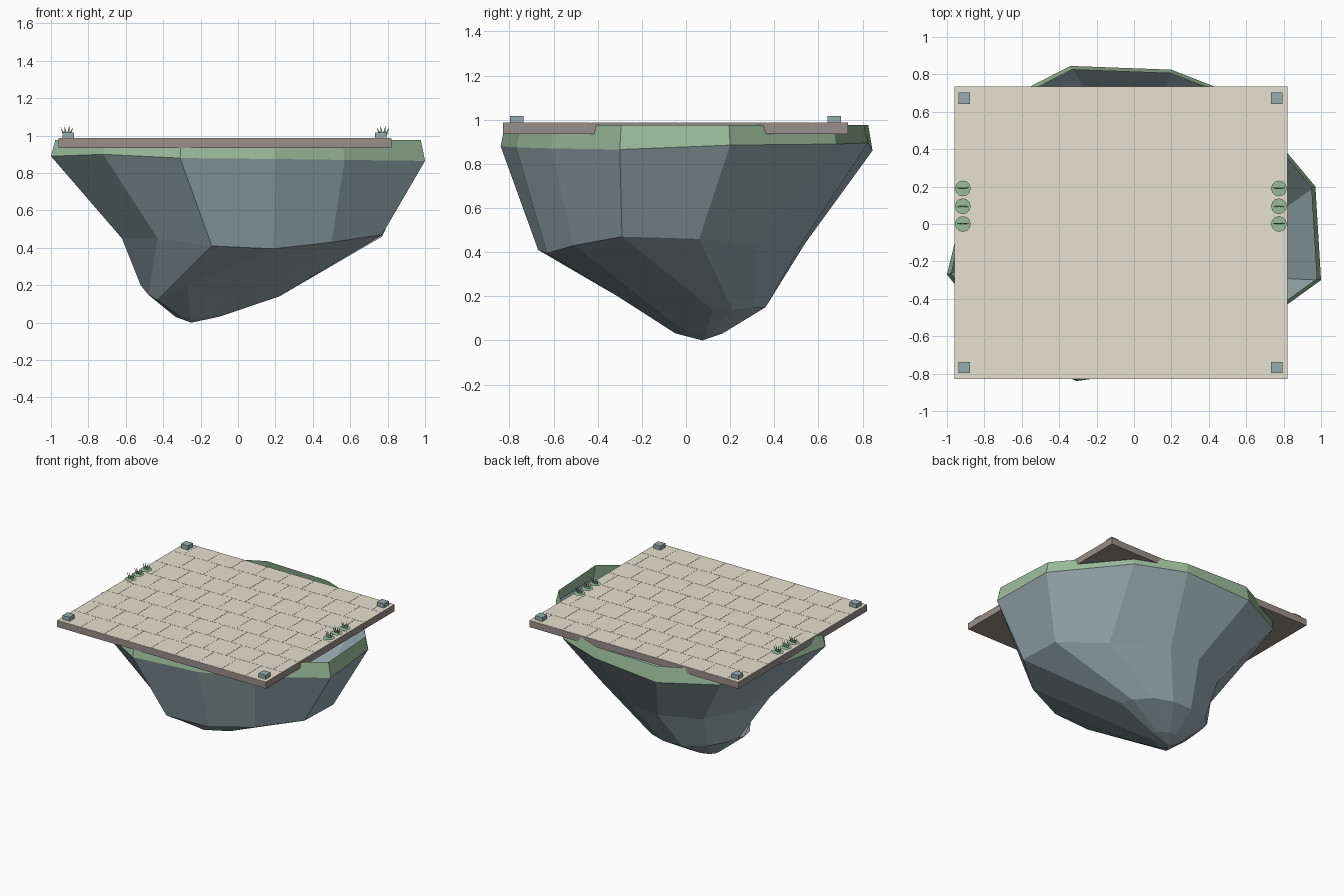
import bpy
import bmesh
from math import sin, cos, tau
from mathutils import Vector

cube = bpy.data.objects.get("Cube")
if cube:
    bpy.data.objects.remove(cube, do_unlink=True)


def make_material(name, red, green, blue):
    mat = bpy.data.materials.new(name)
    mat.use_nodes = True
    color = (red, green, blue, 1)
    mat.diffuse_color = color
    mat.node_tree.nodes["Principled BSDF"].inputs["Base Color"].default_value = color
    return mat


ROCK = make_material("blue grey rock", .31, .41, .43)
GRASS = make_material("soft grass green", .33, .50, .33)
PAVING = make_material("beige paving", .79, .75, .64)
EDGE = make_material("brown slab edge", .315, .275, .255)
BLADE = make_material("dark leaf green", .15, .28, .17)


def finish(bm, name, *materials):
    mesh = bpy.data.meshes.new(name)
    bm.to_mesh(mesh)
    bm.free()
    for mat in materials:
        mesh.materials.append(mat)
    obj = bpy.data.objects.new(name, mesh)
    bpy.context.collection.objects.link(obj)
    return obj


def add_box(bm, low, high):
    low, high = Vector(low), Vector(high)
    verts = bmesh.ops.create_cube(bm, size=1)["verts"]
    bmesh.ops.scale(bm, verts=verts, vec=high - low)
    bmesh.ops.translate(bm, verts=verts, vec=(low + high) / 2)


def bridge(bm, upper, lower, material_index):
    count = len(upper)
    for i in range(count):
        j = (i + 1) % count
        face = bm.faces.new((upper[j], upper[i], lower[i], lower[j]))
        face.material_index = material_index


# Floating rock: open shell of irregular rings, with a grass band around the rim
shoulder = [
    (1, -.30, .865), (.97, .20, .885), (.57, .68, .89), (.20, .825, .895),
    (-.34, .845, .86), (-.74, .64, .87), (-.89, .18, .88), (-1, -.27, .89),
    (-.72, -.62, .90), (-.31, -.84, .88), (.20, -.77, .875), (.57, -.61, .87)]
waist = [
    (.77, -.29, .47), (.77, .06, .46), (.49, .32, .44), (.11, .53, .45),
    (-.14, .54, .44), (-.43, .40, .43), (-.60, .12, .45), (-.62, -.14, .45),
    (-.43, -.44, .45), (-.14, -.67, .41), (.19, -.63, .395), (.50, -.51, .43)]
foot = [
    (.22, .12, .14), (.19, .21, .14), (.08, .31, .15), (-.06, .36, .15),
    (-.22, .36, .15), (-.40, .30, .18), (-.50, .20, .20), (-.52, .10, .20),
    (-.48, -.02, .15), (-.43, -.16, .12), (-.27, -.31, .20), (.0, -.10, .11)]
tip = Vector((-.25, .075, .0))

rim = [(x * .977, y * .977, .977) for x, y, z in shoulder]
toe = [tip.lerp(Vector(p), .32) for p in foot]
for p in toe:
    p.z = .032

bm = bmesh.new()
rings = [[bm.verts.new(p) for p in ring] for ring in (rim, shoulder, waist, foot, toe)]
for level in range(len(rings) - 1):
    bridge(bm, rings[level], rings[level + 1], 1 if level == 0 else 0)
tip_vert = bm.verts.new(tip)
for a, b in zip(rings[-1], rings[-1][1:] + rings[-1][:1]):
    bm.faces.new((b, a, tip_vert))
finish(bm, "floating_rock", ROCK, GRASS)

# Platform slab: brown sides and underside, beige top
LEFT, RIGHT, FRONT, BACK = -.96, .82, -.83, .735
bm = bmesh.new()
add_box(bm, (LEFT, FRONT, .935), (RIGHT, BACK, .985))
bm.normal_update()
for face in bm.faces:
    face.material_index = 1 if face.normal.z > .5 else 0
finish(bm, "platform_slab", EDGE, PAVING)

# Thin paving tiles in running bond, clipped at the slab border
TILE, GAP = .2, .0008
bm = bmesh.new()
row = 0
y = FRONT
while y < BACK - GAP:
    y_end = min(y + TILE, BACK)
    x = LEFT - (TILE / 2 if row % 2 else 0)
    while x < RIGHT - GAP:
        x_end = min(x + TILE, RIGHT)
        add_box(bm, (max(x, LEFT) + GAP, y + GAP, .984), (x_end - GAP, y_end - GAP, .987))
        x += TILE
    y += TILE
    row += 1
finish(bm, "paving_tiles", PAVING)

# Corner stones
for side, x in (("right", -.907), ("left", .763)):
    for end, y in (("front", -.767), ("back", .672)):
        bm = bmesh.new()
        add_box(bm, (x - .03, y - .03, .985), (x + .03, y + .03, 1.018))
        finish(bm, f"corner_stone_{end}_{side}", ROCK)


# Grass tufts: a thin round leaf pad with a fan of blades
def add_tuft(name, x, y, facing):
    bm = bmesh.new()
    pad = [bm.verts.new((x + .042 * cos(tau * i / 12), y + .042 * sin(tau * i / 12), 1))
           for i in range(12)]
    pad_face = bm.faces.new(pad)
    bmesh.ops.solidify(bm, geom=[pad_face], thickness=.003)
    for lean, height in ((-.034, .045), (-.014, .056), (.014, .056), (.034, .045)):
        base = x + lean * .35
        corners = ((base - .008, y, 1), (base + .008, y, 1),
                   (x + lean, y + .006 * facing, 1 + height))
        face = bm.faces.new([bm.verts.new(c) for c in corners])
        face.material_index = 1
    finish(bm, name, GRASS, BLADE)


for side, x in (("right", -.915), ("left", .775)):
    for i, y in enumerate((.0, .095, .19)):
        add_tuft(f"grass_tuft_{side}_{i + 1}", x, y, -1 if i % 2 else 1)
